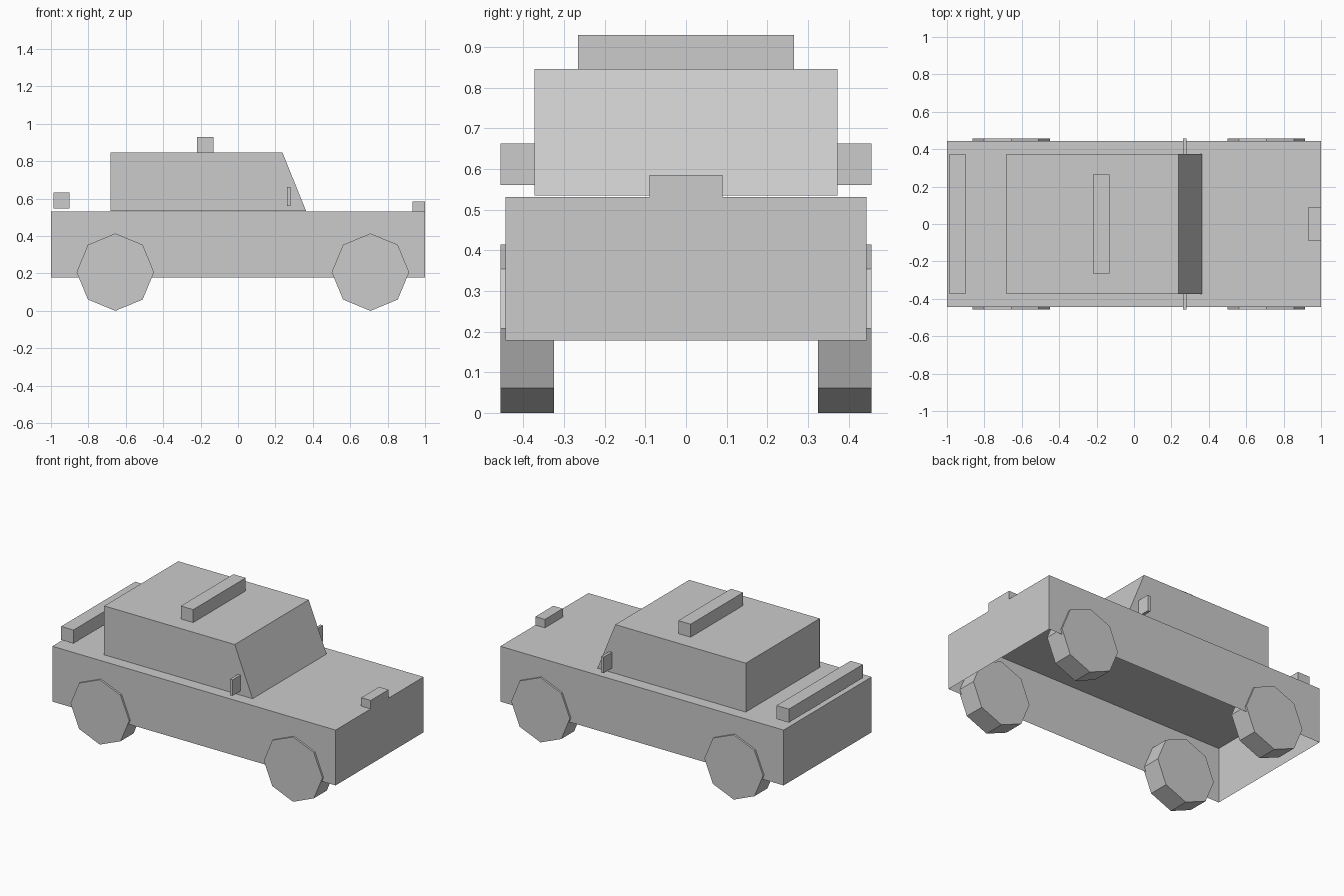
import bpy, bmesh
from math import pi, cos, sin

cube = bpy.data.objects.get("Cube")
if cube:
    bpy.data.objects.remove(cube, do_unlink=True)

grey = bpy.data.materials.new("plain_grey")
grey.use_nodes = True
grey.diffuse_color = (0.6, 0.6, 0.6, 1)
grey.node_tree.nodes["Principled BSDF"].inputs["Base Color"].default_value = (0.6, 0.6, 0.6, 1)


def prism(name, profile, y0, y1, open_bottom=False):
    """Extrude a side profile of (x, z) points from y0 to y1."""
    bm = bmesh.new()
    near = [bm.verts.new((x, y0, z)) for x, z in profile]
    far = [bm.verts.new((x, y1, z)) for x, z in profile]
    bm.faces.new(near)
    bm.faces.new(far[::-1])
    n = len(profile)
    for i in range(n):
        j = (i + 1) % n
        bm.faces.new((near[i], far[i], far[j], near[j]))
    bmesh.ops.recalc_face_normals(bm, faces=bm.faces)
    if open_bottom:
        bm.normal_update()
        floor = [f for f in bm.faces if f.normal.z < -0.9]
        bmesh.ops.delete(bm, geom=floor, context='FACES_ONLY')
    mesh = bpy.data.meshes.new(name)
    bm.to_mesh(mesh)
    bm.free()
    mesh.materials.append(grey)
    obj = bpy.data.objects.new(name, mesh)
    bpy.context.collection.objects.link(obj)


def box(name, x0, x1, y0, y1, z0, z1, open_bottom=False):
    prism(name, [(x0, z0), (x1, z0), (x1, z1), (x0, z1)], y0, y1, open_bottom)


# Hollow main body without a floor, and cabin with sloped windscreen
box("body", -1, 1, -0.444, 0.444, 0.178, 0.531, open_bottom=True)
prism("cabin", [(-0.683, 0.534), (0.364, 0.534), (0.238, 0.846), (-0.683, 0.846)], -0.373, 0.373)

# Roof light bar, raised rear spoiler and bonnet block
box("roof_bar", -0.218, -0.131, -0.265, 0.265, 0.846, 0.929)
box("spoiler", -0.987, -0.9, -0.373, 0.373, 0.548, 0.634)
box("bonnet_block", 0.933, 1, -0.09, 0.09, 0.531, 0.585)

# Eight-sided wheels and door mirrors on both sides
RADIUS = 0.207
for label, side in (("near", -1), ("far", 1)):
    for end, cx in (("rear", -0.656), ("front", 0.708)):
        octagon = [(cx + RADIUS * cos(i * pi / 4), RADIUS + RADIUS * sin(i * pi / 4))
                   for i in range(8)]
        prism(f"{end}_wheel_{label}", octagon, side * 0.325, side * 0.456)
    box(f"mirror_{label}", 0.262, 0.28, side * 0.372, side * 0.456, 0.561, 0.663)
